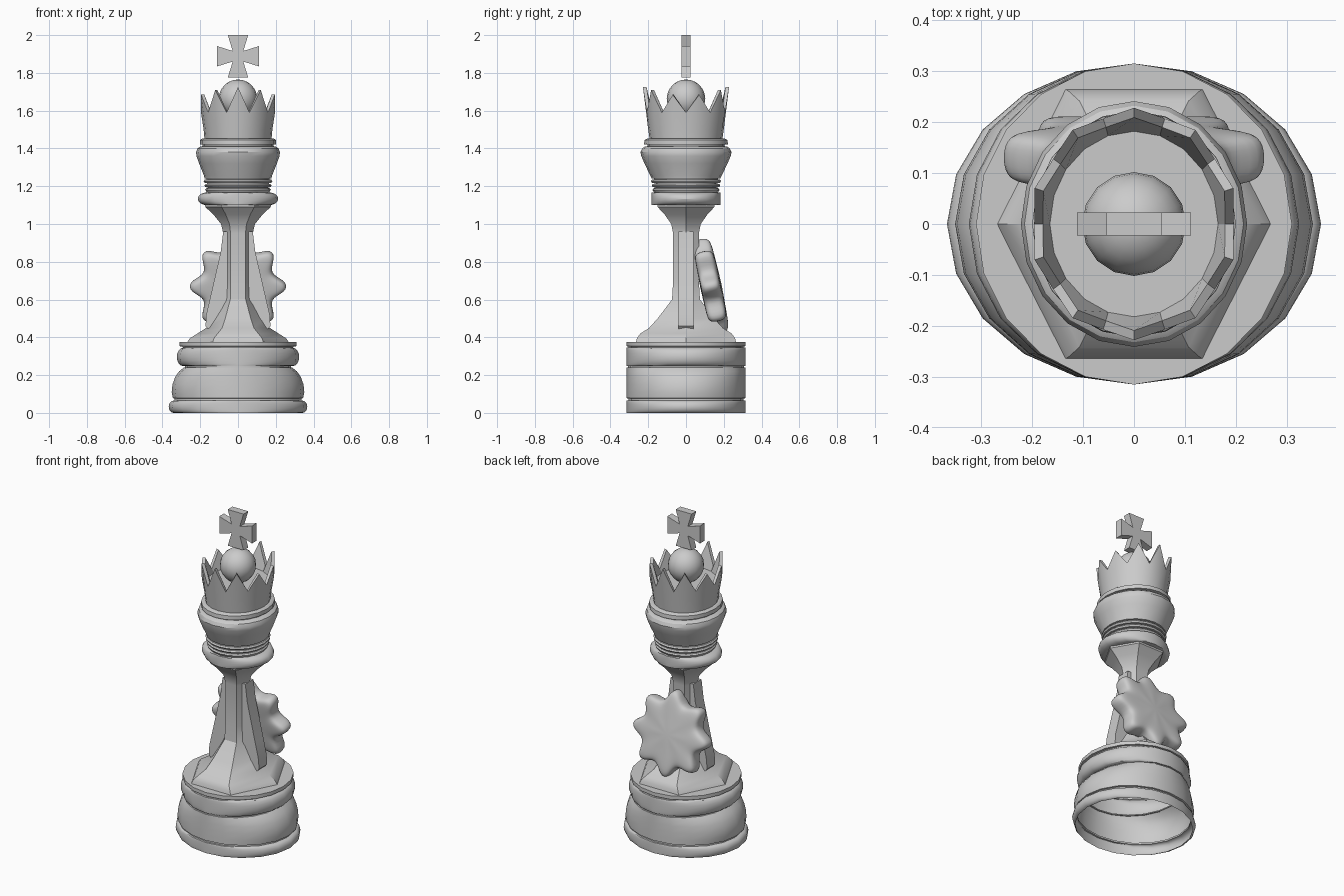
import bpy, bmesh
from math import sin, cos, pi, radians
from mathutils import Matrix

if "Cube" in bpy.data.objects:
    bpy.data.objects.remove(bpy.data.objects["Cube"])


def finish(name, bm, angle=30):
    bmesh.ops.recalc_face_normals(bm, faces=bm.faces)
    me = bpy.data.meshes.new(name)
    bm.to_mesh(me)
    bm.free()
    ob = bpy.data.objects.new(name, me)
    bpy.context.collection.objects.link(ob)
    bpy.ops.object.select_all(action='DESELECT')
    ob.select_set(True)
    bpy.context.view_layer.objects.active = ob
    bpy.ops.object.shade_smooth_by_angle(angle=radians(angle))
    return ob


def bridge(bm, a, b):
    n = len(a)
    for i in range(n):
        bm.faces.new((a[i], a[(i + 1) % n], b[(i + 1) % n], b[i]))


def loft(name, rows, n=20, bottom=True, top=True):
    """Stack of elliptical rings, each row is (z, x radius, y radius)."""
    bm = bmesh.new()
    rings = [[bm.verts.new((rx * cos(2 * pi * i / n), ry * sin(2 * pi * i / n), z))
              for i in range(n)] for z, rx, ry in rows]
    for a, b in zip(rings, rings[1:]):
        bridge(bm, a, b)
    if bottom:
        bm.faces.new(rings[0])
    if top:
        bm.faces.new(rings[-1])
    return finish(name, bm)


def bulge(z0, z1, r, extra, ry, steps=8):
    """Rounded moulding that swells sideways only."""
    return [(z0 + (z1 - z0) * (1 - cos(pi * i / steps)) / 2,
             r + extra * sin(pi * i / steps), ry) for i in range(steps + 1)]


# Hollow base with its stacked mouldings
base = bulge(0, 0.065, 0.34, 0.027, 0.315)
base += [(0.066, 0.335, 0.305), (0.076, 0.335, 0.305), (0.078, 0.345, 0.315),
         (0.11, 0.351, 0.315), (0.15, 0.347, 0.315), (0.19, 0.333, 0.315),
         (0.22, 0.312, 0.315), (0.24, 0.287, 0.315),
         (0.241, 0.28, 0.308), (0.247, 0.28, 0.308)]
base += bulge(0.248, 0.345, 0.29, 0.034, 0.315)
base += [(0.346, 0.295, 0.305), (0.352, 0.295, 0.305),
         (0.353, 0.31, 0.315), (0.375, 0.31, 0.315)]
loft("base", base, bottom=False)

# Hexagonal stem with flared foot and head
A = cos(pi / 6)
stem = [(0.372, 0.27, 0.265), (0.395, 0.255, 0.26), (0.42, 0.215, 0.242), (0.45, 0.168, 0.195),
        (0.5, 0.135, 0.15), (0.6, 0.082, 0.074), (0.7, 0.078, 0.068), (0.95, 0.078, 0.068),
        (1.0, 0.09, 0.078), (1.05, 0.13, 0.113), (1.09, 0.173, 0.15), (1.105, 0.175, 0.152)]
loft("stem", [(z, rx, ry / A) for z, rx, ry in stem], n=6)

# Buttress fins on both sides of the stem
for s, side in ((1, "right"), (-1, "left")):
    bm = bmesh.new()
    pts = [(0.03, 0.96), (0.078, 0.96), (0.092, 0.85), (0.145, 0.62),
           (0.168, 0.52), (0.172, 0.46), (0.155, 0.44), (0.03, 0.44)]
    f = bm.faces.new([bm.verts.new((s * x, -0.04, z)) for x, z in pts])
    new = bmesh.ops.extrude_face_region(bm, geom=[f])["geom"]
    bmesh.ops.translate(bm, vec=(0, 0.08, 0),
                        verts=[v for v in new if isinstance(v, bmesh.types.BMVert)])
    finish("fin_" + side, bm)

# Puffy eight-pointed star leaning on the back
bm = bmesh.new()
outline = []
for k in range(8):
    a = k * pi / 4
    outline += [(a - radians(6), 0.262), (a + radians(6), 0.262), (a + pi / 8, 0.172)]
rings = [[bm.verts.new((s * r * cos(a), d, s * r * sin(a))) for a, r in outline]
         for d, s in ((-0.052, 0.5), (-0.052, 0.9), (-0.03, 1), (0.03, 1), (0.052, 0.9), (0.055, 0.5))]
for a, b in zip(rings, rings[1:]):
    bridge(bm, a, b)
for ring, d in ((rings[0], -0.055), (rings[-1], 0.06)):
    c = bm.verts.new((0, d, 0))
    for i in range(len(ring)):
        bm.faces.new((ring[i], ring[(i + 1) % len(ring)], c))
bm.transform(Matrix.Translation((0, 0.13, 0.67)) @ Matrix.Rotation(radians(12), 4, 'X'))
star = finish("back_star", bm, 180)
sub = star.modifiers.new("soften", 'SUBSURF')
sub.levels = sub.render_levels = 2

# Collar and head
loft("collar", bulge(1.1, 1.167, 0.165, 0.048, 0.182))
head = [(1.165, 0.165, 0.168)]
for k in range(3):
    z = 1.172 + k * 0.023
    r = 0.168 + k * 0.004
    head += [(z, r, r + 0.004), (z + 0.009, r + 0.006, r + 0.01), (z + 0.017, r, r + 0.004),
             (z + 0.018, r - 0.008, r - 0.006), (z + 0.022, r - 0.008, r - 0.006)]
head += [(1.242, 0.177, 0.182), (1.255, 0.18, 0.188), (1.32, 0.206, 0.22), (1.36, 0.22, 0.237),
         (1.38, 0.222, 0.241), (1.4, 0.215, 0.232), (1.41, 0.2, 0.218),
         (1.412, 0.188, 0.205), (1.42, 0.188, 0.205), (1.421, 0.2, 0.222), (1.445, 0.2, 0.22),
         (1.452, 0.19, 0.205)]
loft("head", head)

# Crown with ten points, open at the top with a floor under the ball
bm = bmesh.new()
N = 20


def crown_ring(z0, rx, ry, teeth=False):
    ring = []
    for i in range(N):
        a = 2 * pi * i / N + pi / 2
        z = z0
        if teeth:
            z = 1.68 + 0.045 * abs(sin(a)) ** 2 if i % 2 == 0 else 1.59
        k = 1 if not teeth or i % 2 == 0 else 0.955
        ring.append(bm.verts.new((k * rx * cos(a), k * ry * sin(a), z)))
    return ring


rings = [crown_ring(1.445, 0.177, 0.192), crown_ring(1.5, 0.182, 0.2),
         crown_ring(0, 0.205, 0.228, True), crown_ring(0, 0.187, 0.209, True),
         crown_ring(1.57, 0.165, 0.182)]
for a, b in zip(rings, rings[1:]):
    bridge(bm, a, b)
bm.faces.new(rings[-1])
bm.faces.new(rings[0])
finish("crown", bm)

# Ball
bm = bmesh.new()
bmesh.ops.create_uvsphere(bm, u_segments=16, v_segments=12, radius=0.102,
                          matrix=Matrix.Translation((0, 0, 1.663)))
finish("ball", bm, 40)

# Flared cross finial: one arm outline turned four times
bm = bmesh.new()
pts = []
for k in range(4):
    for x, z in ((0.028, 0.028), (0.054, 0.112), (-0.054, 0.112)):
        a = k * pi / 2
        pts.append((x * cos(a) - z * sin(a), x * sin(a) + z * cos(a)))
f = bm.faces.new([bm.verts.new((x, -0.023, 1.888 + z)) for x, z in pts])
new = bmesh.ops.extrude_face_region(bm, geom=[f])["geom"]
bmesh.ops.translate(bm, vec=(0, 0.046, 0),
                    verts=[v for v in new if isinstance(v, bmesh.types.BMVert)])
finish("cross", bm, 20)
